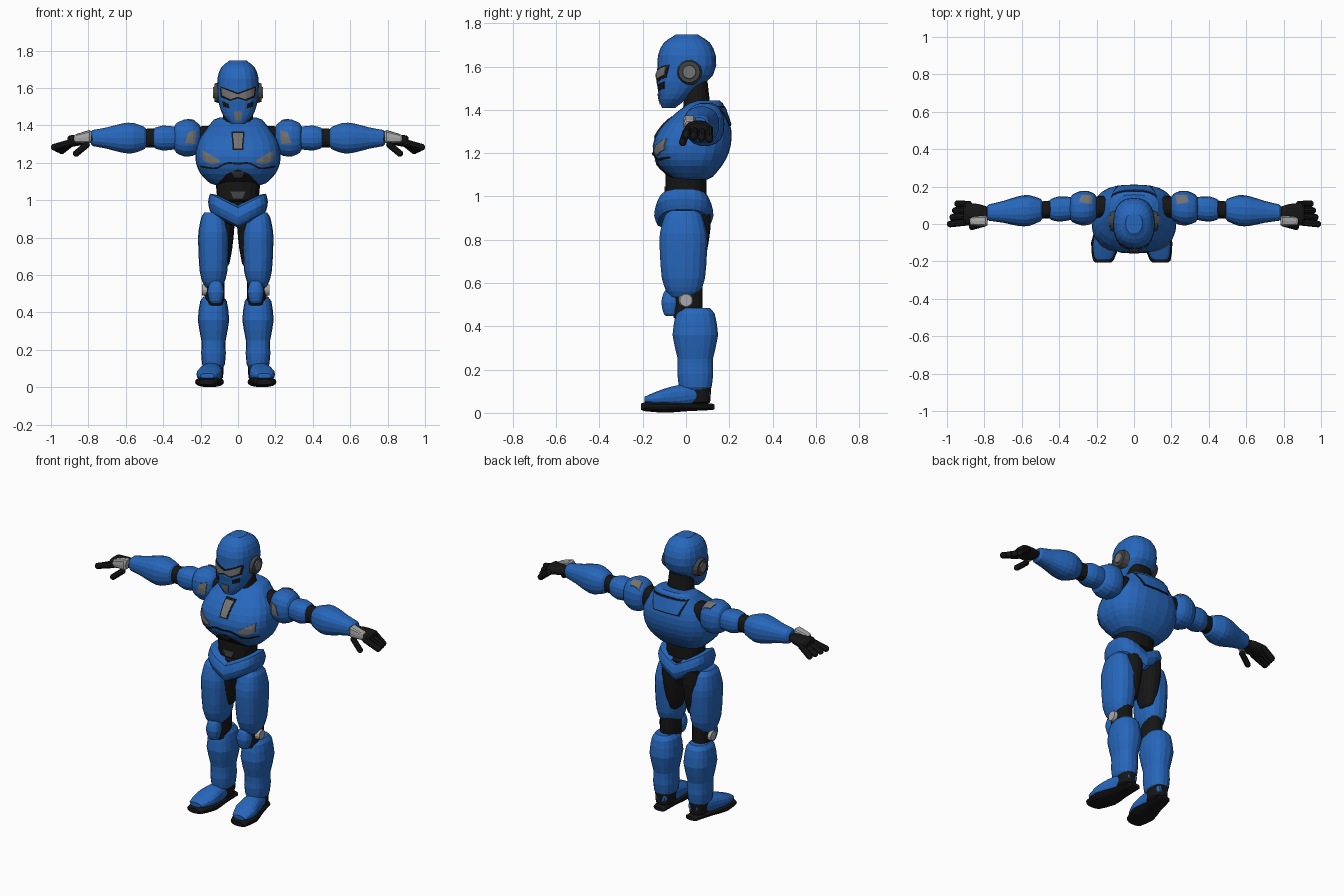
import bpy
import bmesh
from math import sin, cos, pi, copysign
from mathutils import Vector, Matrix
from mathutils.bvhtree import BVHTree

cube = bpy.data.objects.get("Cube")
if cube:
    bpy.data.objects.remove(cube)


def material(name, red, green, blue):
    mat = bpy.data.materials.new(name)
    mat.use_nodes = True
    colour = (red, green, blue, 1)
    mat.diffuse_color = colour
    shader = next(node for node in mat.node_tree.nodes if node.type == "BSDF_PRINCIPLED")
    shader.inputs["Base Color"].default_value = colour
    return mat


BLUE = material("armour blue", .02, .135, .5)
BLACK = material("joint black", .008, .008, .008)
DARK = material("dark grey", .06, .06, .06)
GREY = material("mid grey", .17, .17, .17)
LIGHT = material("light grey", .4, .4, .4)


def finish(name, bm, mat):
    bmesh.ops.recalc_face_normals(bm, faces=bm.faces)
    mesh = bpy.data.meshes.new(name)
    bm.to_mesh(mesh)
    bm.free()
    mesh.materials.append(mat)
    obj = bpy.data.objects.new(name, mesh)
    bpy.context.collection.objects.link(obj)
    return obj


def smooth(rings):
    """Add one rounded in-between ring to every gap."""
    result = []
    last = len(rings) - 1
    for i in range(last):
        before, start = rings[max(i - 1, 0)], rings[i]
        end, after = rings[i + 1], rings[min(i + 2, last)]
        result.append(start)
        result.append([(9 * (q + r) - p - s) / 16
                       for p, q, r, s in zip(before, start, end, after)])
    return result + [rings[last]]


def loft(name, axis, rings, mat, centre=lambda t: (0, 0), ratio=1, power=2.4,
         sides=18, lift=0, bevel=.012):
    """Skin rings of (position, radius) or (position, radius, other radius)."""
    rings = [ring if len(ring) == 3 else (ring[0], ring[1], ring[1] * ratio) for ring in rings]
    rings = smooth(rings)
    ends = []
    for ring, neighbour in ((rings[0], rings[1]), (rings[-1], rings[-2])):
        outward = copysign(bevel, ring[0] - neighbour[0])
        ends.append((ring[0] + outward, ring[1] * .75, ring[2] * .75))
    rings = [ends[0]] + rings + [ends[1]]
    order = {"x": (0, 1, 2), "y": (1, 0, 2), "z": (1, 2, 0)}[axis]
    bm = bmesh.new()

    def vert(*triple):
        point = Vector([triple[k] for k in order])
        point.z += lift * abs(point.x)
        return bm.verts.new(point)

    def rounded(value):
        return copysign(abs(value) ** (2 / power), value)

    loops = []
    for t, wide, deep in rings:
        a, b = centre(t)
        angles = [2 * pi * i / sides for i in range(sides)]
        loops.append([vert(t, a + wide * rounded(cos(angle)), b + deep * rounded(sin(angle)))
                      for angle in angles])
    for low, high in zip(loops, loops[1:]):
        for i in range(sides):
            bm.faces.new((low[i - 1], low[i], high[i], high[i - 1]))
    for loop, ring in ((loops[0], rings[0]), (loops[-1], rings[-1])):
        middle = vert(ring[0], *centre(ring[0]))
        for i in range(sides):
            bm.faces.new((loop[i - 1], loop[i], middle))
    return finish(name, bm, mat)


def capsule(name, start, end, radius, mat):
    along = Vector(end) - Vector(start)
    bm = bmesh.new()
    bmesh.ops.create_uvsphere(bm, u_segments=10, v_segments=7, radius=radius)
    for v in bm.verts:
        if v.co.z > 0:
            v.co.z += along.length
    turn = along.to_track_quat("Z", "Y").to_matrix().to_4x4()
    bm.transform(Matrix.Translation(start) @ turn)
    return finish(name, bm, mat)


def disc(name, place, radius, depth, mat):
    bm = bmesh.new()
    bmesh.ops.create_cone(bm, cap_ends=True, segments=14, radius1=radius,
                          radius2=radius * .8, depth=depth)
    bm.transform(Matrix.Translation(place) @ Matrix.Rotation(pi / 2, 4, "Y"))
    return finish(name, bm, mat)


def panel(name, target, view, upper, lower, mat, raised=.005, cols=16, rows=5):
    """Thin plate laid on the target between two outlines."""
    ray = Vector({"front": (0, 1, 0), "back": (0, -1, 0), "top": (0, 0, -1)}[view])
    mesh = target.data
    tree = BVHTree.FromPolygons([v.co for v in mesh.vertices],
                                [tuple(p.vertices) for p in mesh.polygons])

    def along(line, share):
        share *= len(line) - 1
        i = min(int(share), len(line) - 2)
        return Vector(line[i]).lerp(Vector(line[i + 1]), share - i)

    bm = bmesh.new()
    outer, inner = [], []
    for j in range(rows):
        hits = []
        for i in range(cols + 1):
            u, v = along(upper, i / cols).lerp(along(lower, i / cols), j / (rows - 1))
            point = Vector((u, v, 0)) if view == "top" else Vector((u, 0, v))
            hits.append(tree.ray_cast(point - ray * 3, ray)[0] or tree.find_nearest(point)[0])
        outer.append([bm.verts.new(hit - ray * raised) for hit in hits])
        inner.append([bm.verts.new(hit + ray * .003) for hit in hits])
    rims = []
    for grid in (outer, inner):
        for row, below in zip(grid, grid[1:]):
            for i in range(cols):
                bm.faces.new((row[i], row[i + 1], below[i + 1], below[i]))
        rims.append(grid[0] + [row[-1] for row in grid[1:]] + grid[-1][-2::-1]
                    + [row[0] for row in grid[-2:0:-1]])
    front, back = rims
    for i in range(len(front)):
        bm.faces.new((front[i - 1], front[i], back[i], back[i - 1]))
    return finish(name, bm, mat)


def trapezoid(name, target, view, top, bottom, mat, raised=.005):
    """Centred plate; top and bottom are (half width, height)."""
    panel(name, target, view, even([top], False), even([bottom], False), mat, raised)


def framed(name, target, view, top, bottom, mat, rim=.008):
    """Centred plate with a black border."""
    trapezoid(name + "_rim", target, view, (top[0] + rim, top[1] + rim),
              (bottom[0] + rim, bottom[1] - rim), BLACK, .003)
    trapezoid(name, target, view, top, bottom, mat, .006)


def even(half, shared=True):
    """Mirror an outline over the centre line."""
    mirrored = [(-x, z) for x, z in reversed(half)]
    return half + (mirrored[1:] if shared else mirrored)


def both_sides(parts, middle=0):
    """Copy left parts across to the right, about the given middle."""
    shift = Matrix.Translation((middle, 0, 0))
    for obj in parts:
        mesh = obj.data.copy()
        mesh.transform(shift @ Matrix.Scale(-1, 4, (1, 0, 0)))
        mesh.flip_normals()
        obj.data.transform(shift)
        other = bpy.data.objects.new(obj.name.replace("left", "right"), mesh)
        bpy.context.collection.objects.link(other)


# Head
head = loft("head", "z", [(1.42, .05, .04), (1.45, .078, .063), (1.5, .098, .096),
                          (1.56, .11, .13), (1.65, .11, .134), (1.71, .09, .106),
                          (1.735, .06, .07)],
            BLUE, lambda z: (0, min(.004, (z - 1.57) / 2)), sides=20)
brow, cheek = even([(-.09, 1.6), (0, 1.565)]), even([(-.085, 1.56), (-.04, 1.54), (0, 1.553)])
panel("visor_frame", head, "front", [(x * 1.08, z + .01) for x, z in brow],
      [(x * 1.08, z - .01) for x, z in cheek], BLACK, .003)
panel("visor", head, "front", brow, cheek, GREY, .006)
trapezoid("mouth_grille", head, "front", (.022, 1.475), (.016, 1.425), GREY)
loft("neck", "z", [(1.36, .09, .07), (1.53, .07, .05)], BLACK, lambda z: (0, .05))
both_sides([
    panel("left_cheek_slot", head, "front", [(.05, 1.515), (.085, 1.53)],
          [(.045, 1.49), (.08, 1.5)], BLACK),
    disc("left_ear_ring", (.108, .015, 1.575), .062, .036, DARK),
    disc("left_ear_cap", (.12, .015, 1.575), .038, .026, GREY)])

# Chest
chest = loft("chest", "z", [(1.09, .15, .1), (1.14, .2, .145), (1.2, .225, .175),
                            (1.27, .225, .178), (1.34, .2, .15), (1.43, .13, .08)],
             BLUE, lambda z: (0, .02 + .9 * (z - 1.15) ** 2), power=2.7, sides=24)
framed("chest_badge", chest, "front", (.028, 1.36), (.02, 1.276), GREY)
framed("back_plate", chest, "back", (.115, 1.41), (.083, 1.333), BLUE)
seam = even([(-.2, 1.185), (-.12, 1.172), (-.06, 1.205), (0, 1.2)])
panel("chest_seam", chest, "front", seam, [(x, z - .01) for x, z in seam], BLACK)
panel("belly_arch", chest, "front", even([(-.11, 1.085), (-.06, 1.14), (0, 1.165)]),
      even([(-.11, 1.08)], False), BLACK)
trapezoid("belly_plate", chest, "front", (.035, 1.152), (.02, 1.12), DARK, .008)
both_sides([panel("left_chest_vent", chest, "front", [(.1, 1.215), (.15, 1.245), (.19, 1.268)],
                  [(.1, 1.2), (.14, 1.19), (.19, 1.215)], GREY)])

# Waist and hips
waist = loft("waist", "z", [(1, .11, .095), (1.1, .12, .095)], BLACK)
trapezoid("waist_buckle", waist, "front", (.04, 1.045), (.025, 1.01), DARK)
loft("hip_joint", "z", [(.88, .09, .09), (.98, .14, .1)], BLACK)
loft("hip_armour", "z", [(.865, .15, .12), (.91, .16, .137), (.96, .15, .12)], BLUE,
     lambda z: (0, -.01), power=2.8, sides=24, lift=.5)


# Arms
def arm_line(x):
    return .1 - x / 20, 1.332


def hand_line(x):
    return .055, 1.415 - x / 9


shoulder = loft("left_shoulder", "x", [(.21, .07), (.24, .087), (.29, .09), (.33, .073)],
                BLUE, arm_line, 1.1)
both_sides([
    shoulder,
    loft("left_arm_joint", "x", [(.15, .06), (.53, .044)], BLACK, arm_line, 1.1),
    loft("left_upper_arm", "x", [(.33, .06), (.4, .068), (.445, .055)], BLUE, arm_line),
    loft("left_forearm", "x", [(.5, .06), (.56, .082), (.62, .079), (.7, .058), (.775, .044)],
         BLUE, arm_line),
    loft("left_palm", "x", [(.78, .035), (.83, .052), (.9, .058)], BLACK, hand_line, .55),
    loft("left_hand_guard", "x", [(.795, .03, .036), (.865, .025, .024)], LIGHT,
         lambda x: (.016, 1.445 - x / 7.5), power=3.5, sides=12),
    panel("left_shoulder_front_vent", shoulder, "front", [(.225, 1.375), (.265, 1.365)],
          [(.23, 1.3), (.285, 1.305)], GREY),
    panel("left_shoulder_top_vent", shoulder, "top", [(.22, .155), (.28, .155)],
          [(.23, .105), (.295, .12)], GREY),
    capsule("left_thumb", (.81, 0, 1.295), (.865, -.015, 1.25), .018, BLACK)])
for k, finger in enumerate(("index", "middle", "ring", "little")):
    y = .01 + k * .032
    both_sides([capsule("left_" + finger + "_finger", (.885, y, 1.31),
                        (.981 - k * .013, y - .01 + k * .004, 1.283 - k * .006), .019, BLACK)])


# Legs
def foot_line(y):
    return .128 - y / 8, .08 + y / 10


leg_middle = -.012
both_sides([
    loft("left_thigh", "z", [(.56, .058), (.62, .074), (.74, .081), (.83, .081), (.91, .065)],
         BLUE, lambda z: (.119, -.012), 1.36, bevel=.025),
    loft("left_inner_thigh", "z", [(.66, .035), (.74, .05), (.86, .062), (.94, .06)], BLACK,
         lambda z: (.069, .022), 1.5),
    loft("left_shin", "z", [(.12, .06), (.18, .066), (.25, .065), (.36, .084), (.46, .071)],
         BLUE, lambda z: (.119, .043), 1.27, bevel=.025),
    loft("left_knee_joint", "z", [(.44, .052), (.6, .052)], BLACK, lambda z: (.112, .01), 1.3),
    loft("left_knee_cap", "z", [(.46, .034), (.51, .045), (.555, .034)], BLUE,
         lambda z: (.107, -.07)),
    disc("left_knee_bolt", (.167, 0, .52), .036, .028, LIGHT)], leg_middle)
both_sides([
    loft("left_ankle", "z", [(.05, .05), (.13, .055)], BLACK, lambda z: (.118, .05), 1.25),
    loft("left_foot", "y", [(.1, .04, .03), (.04, .05, .048), (-.04, .06, .052),
                            (-.11, .068, .04), (-.18, .05, .018)], BLUE, foot_line),
    loft("left_sole", "y", [(.12, .042), (0, .058), (-.1, .077), (-.195, .055)], BLACK,
         lambda y: (foot_line(y)[0], .028), .36)], leg_middle)
